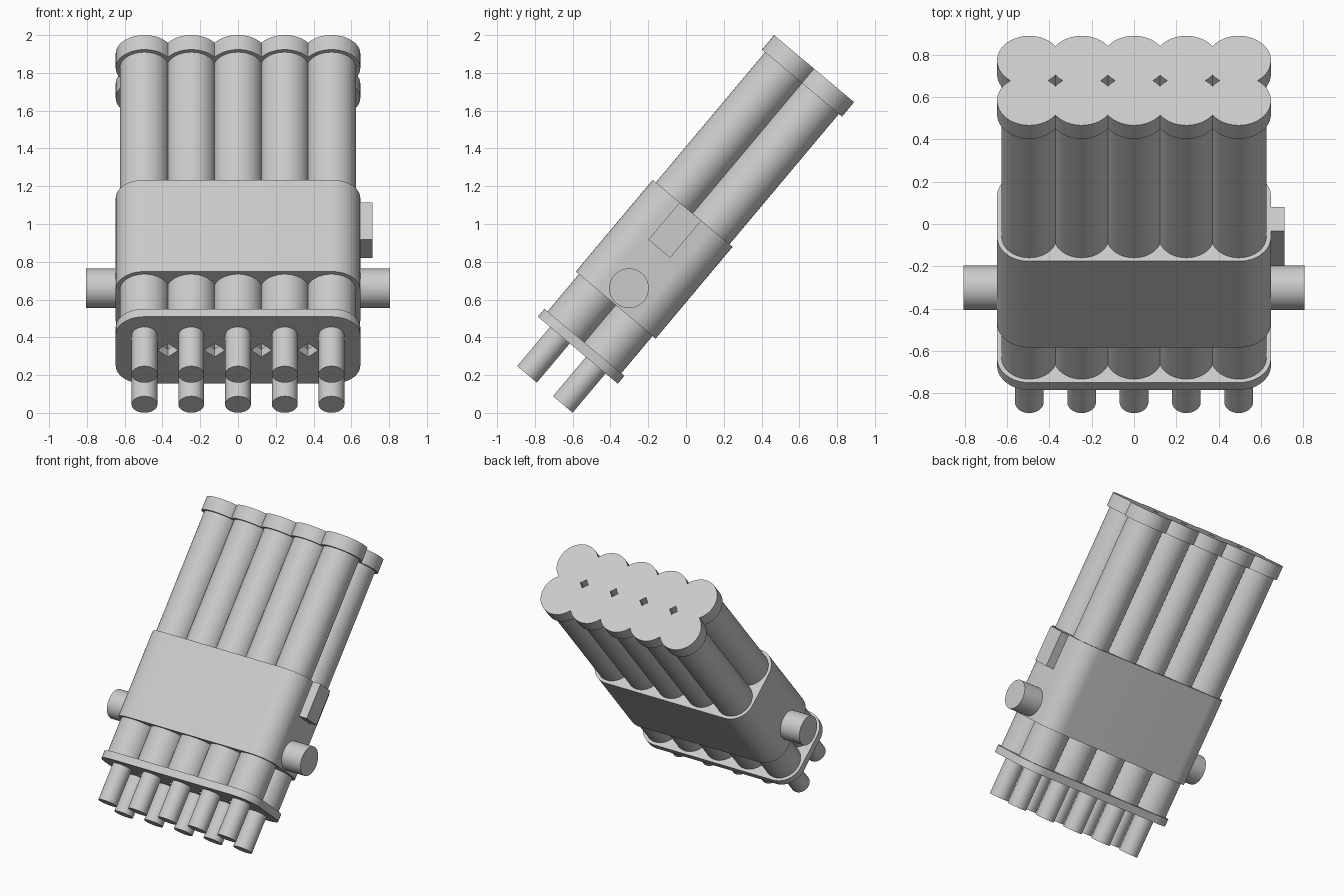
import bpy, bmesh, math
from mathutils import Matrix, Vector

cube = bpy.data.objects.get("Cube")
if cube:
    bpy.data.objects.remove(cube, do_unlink=True)

grey = bpy.data.materials.new("plain grey")
grey.use_nodes = True
colour = (0.6, 0.6, 0.6, 1)
grey.diffuse_color = colour
grey.node_tree.nodes["Principled BSDF"].inputs["Base Color"].default_value = colour

# The barrel cluster is modelled upright, then tilted back as a whole
TILT = Matrix.Rotation(math.radians(-40), 4, 'X')
MID = -0.652                 # depth of the cluster's centre plane
STEP = 0.2475                # spacing of the barrels
COLUMNS = [(i - 2) * STEP for i in range(5)]
ROWS = {"front": MID - STEP / 2, "back": MID + STEP / 2}
HALF_X, HALF_Y, CORNER = 0.6475, 0.276, 0.15


def finish(name, bm, matrix=TILT):
    bmesh.ops.recalc_face_normals(bm, faces=bm.faces)
    mesh = bpy.data.meshes.new(name)
    bm.to_mesh(mesh)
    bm.free()
    mesh.transform(matrix)
    mesh.materials.append(grey)
    obj = bpy.data.objects.new(name, mesh)
    bpy.context.collection.objects.link(obj)
    bpy.ops.object.select_all(action='DESELECT')
    obj.select_set(True)
    bpy.context.view_layer.objects.active = obj
    bpy.ops.object.shade_smooth_by_angle(angle=math.radians(30))
    return obj


def add_cylinder(bm, x, y, low, high, radius, sides=48):
    place = Matrix.Translation((x, y, (low + high) / 2))
    bmesh.ops.create_cone(bm, cap_ends=True, segments=sides, radius1=radius,
                          radius2=radius, depth=high - low, matrix=place)


def cylinder_row(name, y, low, high, radius):
    bm = bmesh.new()
    for x in COLUMNS:
        add_cylinder(bm, x, y, low, high, radius)
    return finish(name, bm)


def rounded_slab(name, low, high):
    bm = bmesh.new()
    outline = []
    for quarter, (sx, sy) in enumerate([(1, 1), (-1, 1), (-1, -1), (1, -1)]):
        for k in range(13):
            a = math.radians(90 * quarter + 7.5 * k)
            outline.append(bm.verts.new((
                sx * (HALF_X - CORNER) + CORNER * math.cos(a),
                MID + sy * (HALF_Y - CORNER) + CORNER * math.sin(a), low)))
    face = bm.faces.new(outline)
    grown = bmesh.ops.extrude_face_region(bm, geom=[face])["geom"]
    top = [v for v in grown if isinstance(v, bmesh.types.BMVert)]
    bmesh.ops.translate(bm, verts=top, vec=Vector((0, 0, high - low)))
    return finish(name, bm)


# Barrels, muzzle rings and rear pins
for row, y in ROWS.items():
    cylinder_row(row + "_barrels", y, -0.07, 1.75, 0.131)
    cylinder_row(row + "_muzzle_rings", y, 1.732, 1.832, 0.1525)
    cylinder_row(row + "_rear_pins", y, -0.385, -0.08, 0.068)

# Sleeve around the barrels and the rear plate
rounded_slab("sleeve", 0.198, 0.832)
rear_plate = rounded_slab("rear_plate", -0.114, -0.06)

# Diamond holes through the rear plate, between the barrels
bm = bmesh.new()
for a, b in zip(COLUMNS, COLUMNS[1:]):
    add_cylinder(bm, (a + b) / 2, MID, -0.2, 0.05, 0.055, sides=4)
for v in bm.verts:
    v.co.z = min(max(v.co.z, -0.2), 0.05)
hole_cutter = finish("hole_cutter", bm)
hole_cutter.hide_render = True
hole_cutter.hide_set(True)
hole_cutter.display_type = 'WIRE'
cut = rear_plate.modifiers.new("holes", 'BOOLEAN')
cut.operation = 'DIFFERENCE'
cut.solver = 'EXACT'
cut.object = hole_cutter
bpy.context.view_layer.objects.active = rear_plate
bpy.ops.object.modifier_apply(modifier=cut.name)
bpy.data.objects.remove(hole_cutter, do_unlink=True)

# Pivot pins on both sides
for side, sign in (("left", 1), ("right", -1)):
    bm = bmesh.new()
    add_cylinder(bm, 0, 0, 0.6, 0.805, 0.105)
    finish(side + "_pivot", bm, Matrix.Translation((0, -0.302, 0.66))
           @ Matrix.Rotation(sign * math.pi / 2, 4, 'Y'))

# Small block on the left side of the sleeve
bm = bmesh.new()
bmesh.ops.create_cube(bm, size=1, matrix=Matrix.Translation((0.661, -0.667, 0.703))
                      @ Matrix.Diagonal((0.1, 0.15, 0.257, 1)))
finish("side_block", bm)
